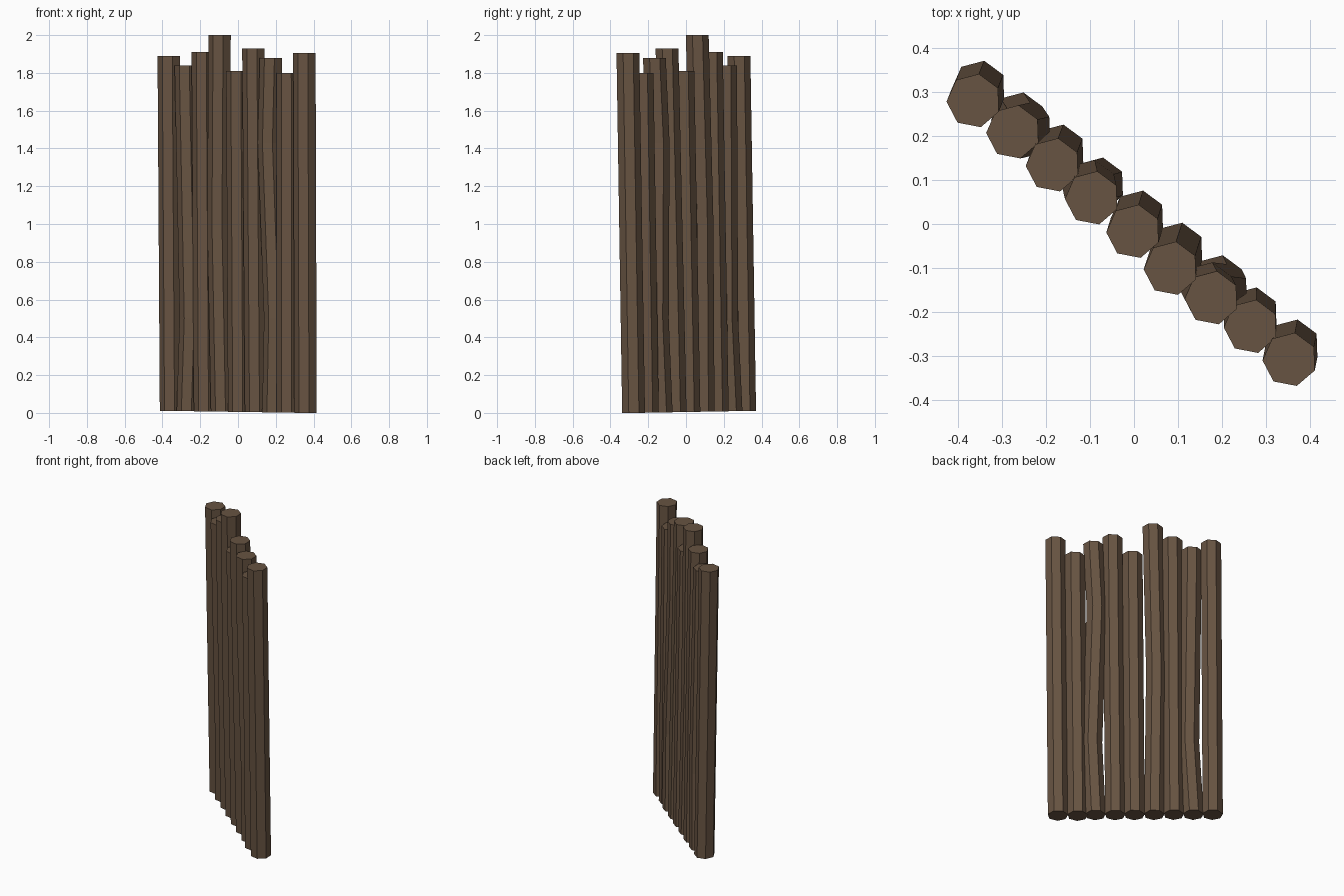
import bpy, bmesh, math

if "Cube" in bpy.data.objects:
    bpy.data.objects.remove(bpy.data.objects["Cube"])

SIDES, RADIUS, TURN = 7, 0.062, math.radians(-178)

wood = bpy.data.materials.new("dark_wood")
wood.diffuse_color = (0.136, 0.087, 0.054, 1)
wood.use_nodes = True
wood.node_tree.nodes["Principled BSDF"].inputs["Base Color"].default_value = wood.diffuse_color


def post(name, path):
    """Seven-sided log swept through a list of (x, y, z) ring centres."""
    bm = bmesh.new()
    rings = []
    for x, y, z in path:
        rings.append([bm.verts.new((x + RADIUS * math.cos(TURN + k * math.tau / SIDES),
                                    y + RADIUS * math.sin(TURN + k * math.tau / SIDES), z))
                      for k in range(SIDES)])
    for lo, hi in zip(rings, rings[1:]):
        for k in range(SIDES):
            n = (k + 1) % SIDES
            bm.faces.new((lo[k], lo[n], hi[n], hi[k]))
    bm.faces.new(rings[0][::-1])
    bm.faces.new(rings[-1])
    bm.normal_update()
    mesh = bpy.data.meshes.new(name)
    bm.to_mesh(mesh)
    bm.free()
    mesh.materials.append(wood)
    obj = bpy.data.objects.new(name, mesh)
    bpy.context.collection.objects.link(obj)


# base (x, y), top (x, y, z), bends as (height, sideways shift along the wall)
posts = [
    ((-0.352, 0.310), (-0.364, 0.280, 1.89), []),
    ((-0.263, 0.238), (-0.274, 0.209, 1.84), [(0.50, 0.024)]),
    ((-0.172, 0.165), (-0.184, 0.134, 1.91), []),
    ((-0.082, 0.090), (-0.095, 0.059, 2.00), [(1.00, -0.016)]),
    ((0.009, 0.015), (-0.001, -0.017, 1.81), []),
    ((0.098, -0.058), (0.084, -0.101, 1.93), []),
    ((0.190, -0.132), (0.177, -0.168, 1.88), [(0.50, 0.017), (1.43, -0.018)]),
    ((0.267, -0.205), (0.266, -0.233, 1.80), []),
    ((0.360, -0.278), (0.354, -0.308, 1.905), []),
]

# palisade wall posts, side by side on a diagonal
for i, (b, t, bends) in enumerate(posts):
    base_z = 0.01 * (1 - i / 8)
    path = [(b[0], b[1], base_z)]
    for z, s in bends:
        f = z / t[2]
        path.append((b[0] + (t[0] - b[0]) * f + 0.77 * s,
                     b[1] + (t[1] - b[1]) * f - 0.63 * s, z))
    path.append(t)
    post(f"wall_post_{i + 1}", path)
